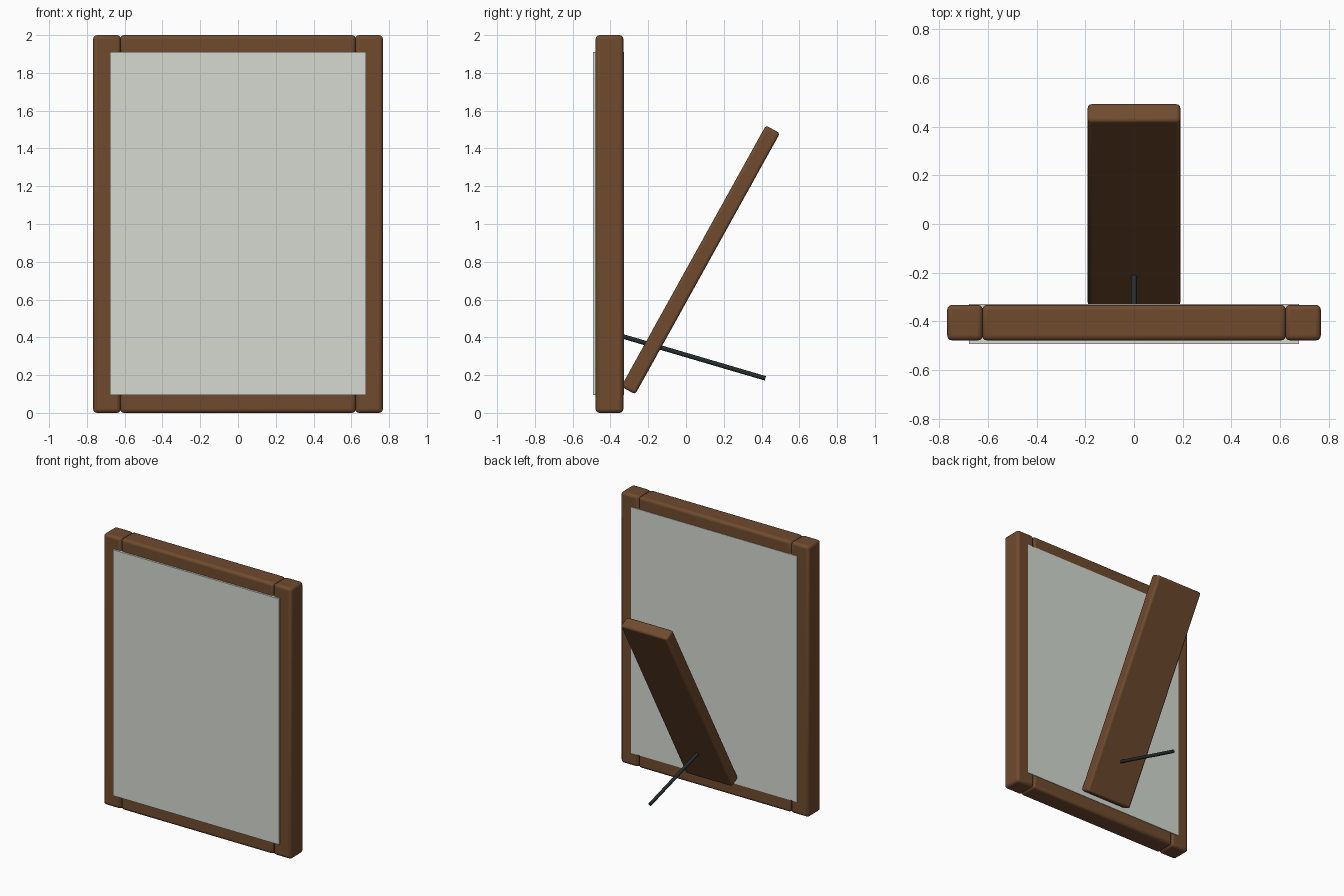
import bpy
import bmesh
import math
from mathutils import Matrix, Vector

cube = bpy.data.objects.get("Cube")
if cube:
    bpy.data.objects.remove(cube, do_unlink=True)


def material(name, rgb):
    mat = bpy.data.materials.new(name)
    mat.use_nodes = True
    colour = (*rgb, 1)
    mat.diffuse_color = colour
    mat.node_tree.nodes["Principled BSDF"].inputs["Base Color"].default_value = colour
    return mat


wood = material("brown wood", (0.16, 0.07, 0.028))
glass = material("pale grey glass", (0.66, 0.7, 0.64))
metal = material("dark metal", (0.02, 0.026, 0.026))


def finish(name, bm, mat, bevel=0.0):
    mesh = bpy.data.meshes.new(name)
    bm.to_mesh(mesh)
    bm.free()
    mesh.materials.append(mat)
    obj = bpy.data.objects.new(name, mesh)
    bpy.context.collection.objects.link(obj)
    if bevel:
        mod = obj.modifiers.new("rounded edges", "BEVEL")
        mod.width = bevel
        mod.segments = 3
    bpy.ops.object.select_all(action="DESELECT")
    obj.select_set(True)
    bpy.context.view_layer.objects.active = obj
    bpy.ops.object.shade_smooth_by_angle(angle=math.radians(35))
    return obj


def box(name, centre, size, mat, bevel=0.0):
    bm = bmesh.new()
    bmesh.ops.create_cube(bm, size=1, matrix=Matrix.Diagonal((*size, 1)))
    obj = finish(name, bm, mat, bevel)
    obj.location = centre
    return obj


def rod(name, start, end, radius, mat):
    start, end = Vector(start), Vector(end)
    axis = end - start
    bm = bmesh.new()
    bmesh.ops.create_cone(bm, cap_ends=True, segments=16, radius1=radius,
                          radius2=radius, depth=axis.length)
    obj = finish(name, bm, mat)
    obj.location = (start + end) / 2
    obj.rotation_euler = axis.to_track_quat("Z", "Y").to_euler()
    return obj


# Frame bars
BAR = 0.146
FRAME_Y = -0.405
for side, x in (("left", 1), ("right", -1)):
    box(side + "_post", (x * 0.694, FRAME_Y, 1), (BAR, BAR, 2), wood, 0.02)
for level, z in (("bottom", BAR / 2), ("top", 2 - BAR / 2)):
    box(level + "_rail", (0, FRAME_Y, z), (1.246, BAR, BAR), wood, 0.02)

# Pane, standing slightly proud of the frame on both faces
box("pane", (0, -0.4105, 1.002), (1.355, 0.163, 1.815), glass)

# Leaning back stand
stand = box("back_stand", (0.0, 0.077, 0.81), (0.38, 0.085, 1.58), wood, 0.015)
stand.rotation_euler.x = -math.radians(29)

# Thin strut through the stand
rod("strut", (0, -0.335, 0.405), (0, 0.42, 0.183), 0.012, metal)
